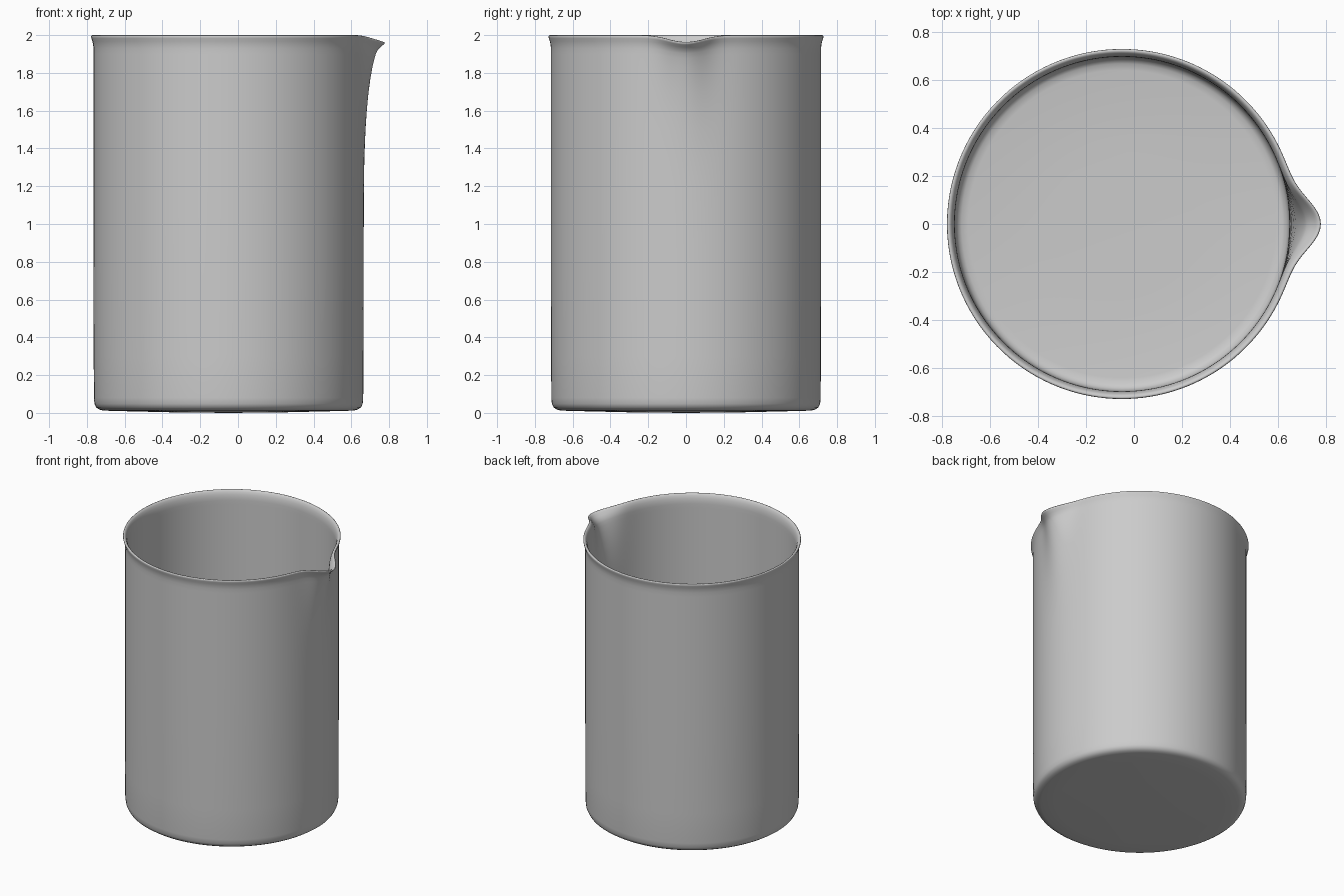
import bpy, bmesh, math

if "Cube" in bpy.data.objects:
    bpy.data.objects.remove(bpy.data.objects["Cube"])

CX = -0.05      # body axis, shifted so the spout is inside the bounds
SEG = 192

# profile (radius, z): underside, outer wall, rolled rim, inner wall, floor
outer = [(0.30, 0.003), (0.55, 0.009), (0.66, 0.012), (0.683, 0.017), (0.701, 0.029),
         (0.710, 0.048), (0.713, 0.08), (0.714, 0.3), (0.715, 0.8)]
outer += [(0.715, z) for z in (1.2, 1.35, 1.5, 1.6, 1.7, 1.78, 1.85, 1.9, 1.93)]
rim = [(0.717, 1.95), (0.721, 1.968), (0.726, 1.983), (0.728, 1.992), (0.726, 1.998),
       (0.721, 2.0), (0.714, 1.997), (0.707, 1.988), (0.701, 1.97), (0.697, 1.95)]
inner = [(r - 0.019, z) for r, z in reversed(outer[6:])]
inner += [(0.691, 0.062), (0.682, 0.045), (0.667, 0.035), (0.64, 0.031), (0.3, 0.024)]
profile = outer + rim + inner

# outward push of the spout by height
push = [(1.1, 0), (1.35, 0.004), (1.5, 0.010), (1.65, 0.020), (1.75, 0.031), (1.85, 0.047),
        (1.92, 0.062), (1.95, 0.073), (1.975, 0.088), (1.99, 0.099), (2.01, 0.100)]


def spout_push(z):
    if z <= push[0][0]:
        return 0
    for (z0, d0), (z1, d1) in zip(push, push[1:]):
        if z <= z1:
            return d0 + (d1 - d0) * (z - z0) / (z1 - z0)
    return push[-1][1]


def point(r, z, a):
    d = math.atan2(math.sin(a), math.cos(a))
    w = math.exp(-0.5 * (d / 0.118) ** 2)
    r += spout_push(z) * w
    z -= 0.036 * w * (max(0, z - 1.5) / 0.5) ** 2
    return (CX + r * math.cos(a), r * math.sin(a), z)


# beaker shell
bm = bmesh.new()
angles = []
for i in range(SEG):
    t = 2 * math.pi * i / SEG
    angles.append(t - 0.6 * math.sin(t))     # denser columns near the spout
rings = [[bm.verts.new(point(r, z, a)) for a in angles] for r, z in profile]
for lo, hi in zip(rings, rings[1:]):
    for i in range(SEG):
        j = (i + 1) % SEG
        bm.faces.new((lo[i], lo[j], hi[j], hi[i]))
for ring, z in ((rings[0], 0.0), (rings[-1], 0.022)):
    c = bm.verts.new((CX, 0, z))
    for i in range(SEG):
        bm.faces.new((c, ring[i], ring[(i + 1) % SEG]))
bmesh.ops.recalc_face_normals(bm, faces=bm.faces)
for f in bm.faces:
    f.smooth = True
mesh = bpy.data.meshes.new("beaker")
bm.to_mesh(mesh)
bm.free()
beaker = bpy.data.objects.new("beaker", mesh)
bpy.context.collection.objects.link(beaker)
